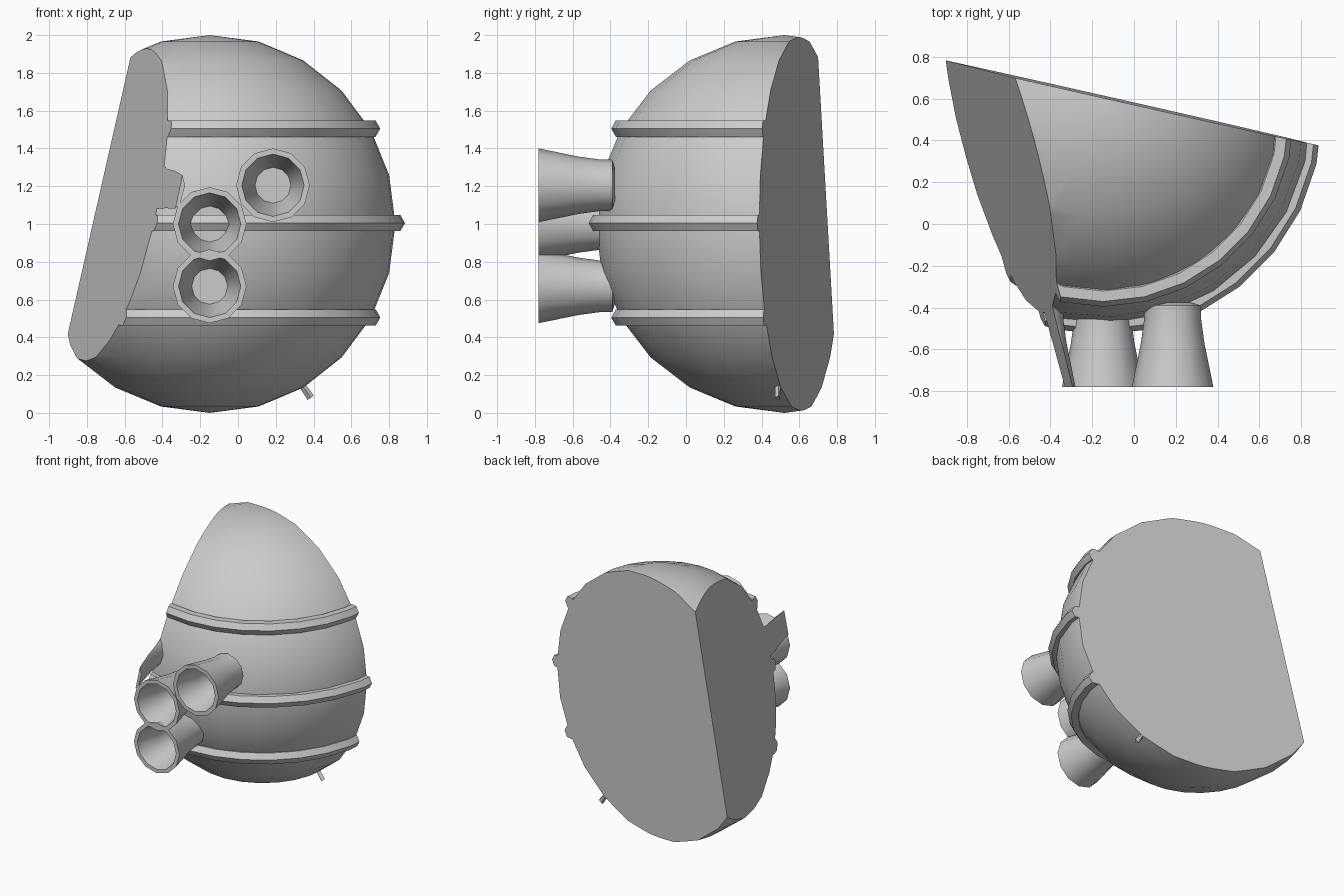
import bpy, bmesh, math
from mathutils import Vector, Matrix

if "Cube" in bpy.data.objects:
    bpy.data.objects.remove(bpy.data.objects["Cube"])

CENTRE = Vector((-0.15, 0.52, 1.0))
TURN = Matrix.Rotation(math.radians(-12.73), 4, 'Z')
# (point on plane, outward normal) of the two flat cuts: back and left
CUTS = [((0, 0.576, 1), (0.226, 1, 0.006)),
        ((-0.774, 0, 0), (-1, -0.275, 0.211))]

grey = bpy.data.materials.new("plain_grey")
grey.diffuse_color = (0.6, 0.6, 0.6, 1)
grey.use_nodes = True
grey.node_tree.nodes["Principled BSDF"].inputs["Base Color"].default_value = grey.diffuse_color


def finish(bm, name, cut=True):
    """Slice off the back and left side, cap the cuts, make the object."""
    bmesh.ops.remove_doubles(bm, verts=bm.verts, dist=1e-5)
    if cut:
        for point, normal in CUTS:
            geom = bm.verts[:] + bm.edges[:] + bm.faces[:]
            res = bmesh.ops.bisect_plane(bm, geom=geom, plane_co=Vector(point),
                                         plane_no=Vector(normal).normalized(),
                                         clear_outer=True)
            edges = [e for e in res['geom_cut'] if isinstance(e, bmesh.types.BMEdge)]
            if edges:
                bmesh.ops.holes_fill(bm, edges=edges, sides=0)
    bmesh.ops.recalc_face_normals(bm, faces=bm.faces)
    mesh = bpy.data.meshes.new(name)
    bm.to_mesh(mesh)
    bm.free()
    mesh.materials.append(grey)
    ob = bpy.data.objects.new(name, mesh)
    bpy.context.collection.objects.link(ob)
    bpy.ops.object.select_all(action='DESELECT')
    ob.select_set(True)
    bpy.context.view_layer.objects.active = ob
    bpy.ops.object.shade_smooth_by_angle(angle=math.radians(35))
    return ob


def lathe(profile, sides, matrix, closed=False):
    """Revolve (radius, height) points about z, then place with matrix."""
    bm = bmesh.new()
    rows = []
    for i in range(sides):
        a = 2 * math.pi * i / sides
        rows.append([bm.verts.new((r * math.cos(a), r * math.sin(a), h))
                     for r, h in profile])
    n = len(profile)
    for i in range(sides):
        a, b = rows[i], rows[(i + 1) % sides]
        for j in range(n if closed else n - 1):
            k = (j + 1) % n
            bm.faces.new((a[j], b[j], b[k], a[k]))
    bmesh.ops.remove_doubles(bm, verts=bm.verts, dist=1e-5)
    bm.transform(matrix)
    return bm


# round body
bm = bmesh.new()
bmesh.ops.create_uvsphere(bm, u_segments=24, v_segments=12, radius=1.0)
bm.transform(Matrix.Translation(CENTRE) @ TURN)
finish(bm, "body")

# three raised bands with six-sided sections
for name, z, radius in (("lower_band", 0.505, 0.866), ("middle_band", 1.005, 1.0),
                        ("upper_band", 1.505, 0.866)):
    section = [(radius + 0.05 * math.cos(k * math.pi / 3),
                0.05 * math.sin(k * math.pi / 3)) for k in range(6)]
    place = Matrix.Translation((CENTRE.x, CENTRE.y, z)) @ TURN
    finish(lathe(section, 28, place, closed=True), name)

# flared nozzles on the front; the fourth is nearly all sliced away
NOZZLE = [(0, 0.375), (0.09, 0.375), (0.135, 0.39), (0.137, 0.46), (0.152, 0.57),
          (0.195, 0.78), (0.165, 0.78), (0.12, 0.6), (0.095, 0.48), (0, 0.48)]
for i, (x, z) in enumerate(((-0.15, 1.0), (-0.15, 0.67), (0.185, 1.205), (-0.475, 1.205))):
    place = Matrix.Translation((x, 0, z)) @ Matrix.Rotation(math.pi / 2, 4, 'X')
    finish(lathe(NOZZLE, 12, place), "nozzle_%d" % (i + 1))

# small shard left under the body
start, tip = Vector((0.31, 0.49, 0.19)), Vector((0.385, 0.49, 0.08))
axis = tip - start
bm = bmesh.new()
bmesh.ops.create_cone(bm, cap_ends=True, segments=4, radius1=0.016, radius2=0.02,
                      depth=axis.length)
bm.transform(Matrix.Translation((start + tip) / 2)
             @ axis.to_track_quat('Z', 'Y').to_matrix().to_4x4())
finish(bm, "shard")
